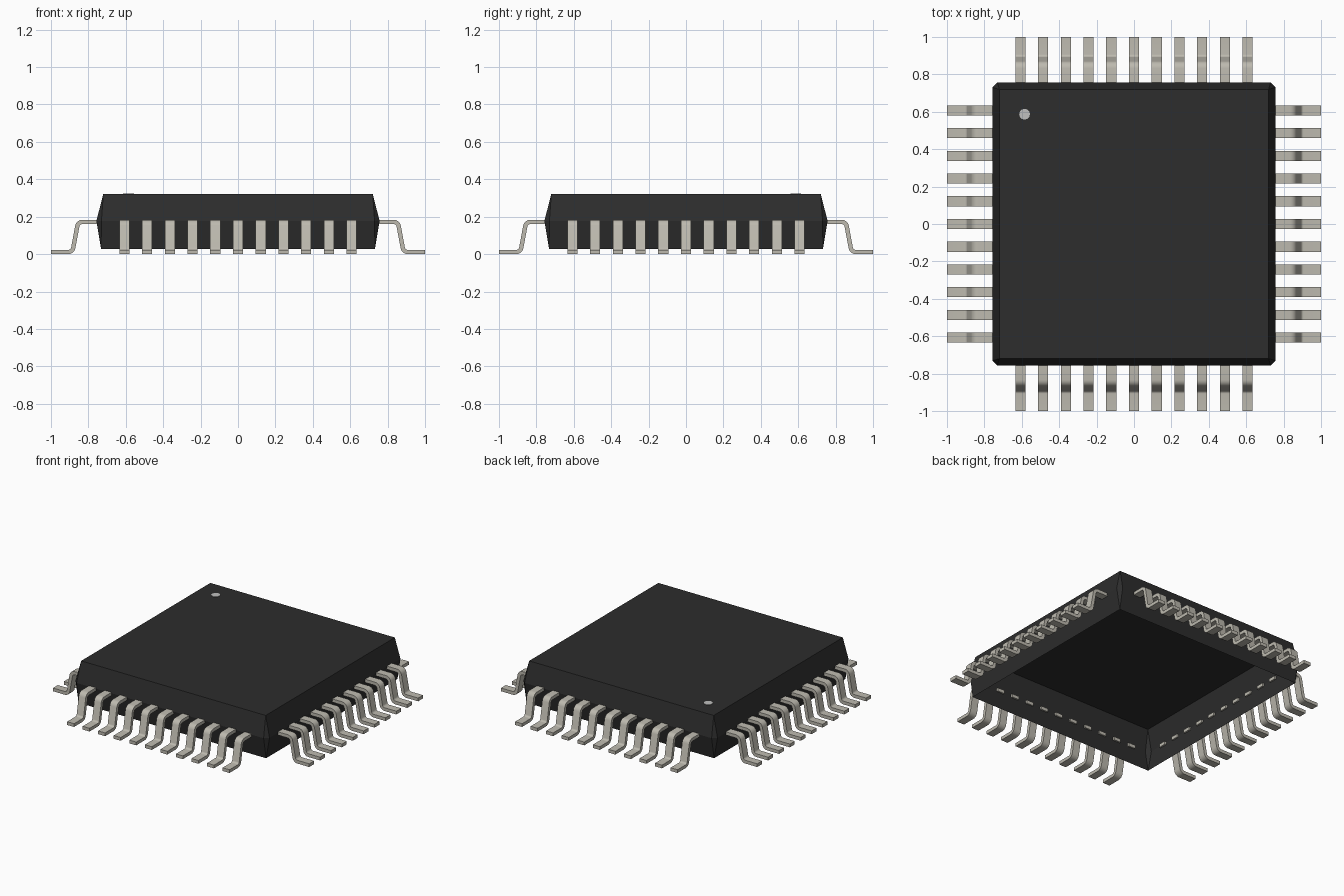
import bpy, bmesh, math
from mathutils import Vector, Matrix

cube = bpy.data.objects.get("Cube")
if cube:
    bpy.data.objects.remove(cube, do_unlink=True)


def material(name, rgb):
    m = bpy.data.materials.new(name)
    m.use_nodes = True
    m.diffuse_color = (*rgb, 1)
    bsdf = next(n for n in m.node_tree.nodes if n.type == 'BSDF_PRINCIPLED')
    bsdf.inputs["Base Color"].default_value = (*rgb, 1)
    return m


black = material("black plastic", (0.026, 0.026, 0.026))
metal = material("tinned metal", (0.51, 0.49, 0.43))
grey = material("light grey mark", (0.53, 0.53, 0.52))


def add_object(name, bm, mat, smooth=False):
    mesh = bpy.data.meshes.new(name)
    bm.to_mesh(mesh)
    bm.free()
    mesh.materials.append(mat)
    ob = bpy.data.objects.new(name, mesh)
    bpy.context.collection.objects.link(ob)
    if smooth:
        bpy.ops.object.select_all(action='DESELECT')
        ob.select_set(True)
        bpy.context.view_layer.objects.active = ob
        bpy.ops.object.shade_smooth_by_angle(angle=math.radians(35))
    return ob


# Package body: hollow shell open underneath, widest at the seam, seam corners clipped
TOP, SEAM, BASE = 0.322, 0.178, 0.028
bm = bmesh.new()
top, base, seam = [], [], []
for i in range(4):
    turn = Matrix.Rotation(i * math.pi / 2, 3, 'Z')
    top.append(bm.verts.new(turn @ Vector((0.72, 0.72, TOP))))
    base.append(bm.verts.new(turn @ Vector((0.732, 0.732, BASE))))
    seam.append([bm.verts.new(turn @ Vector((x, y, SEAM)))
                 for x, y in ((0.757, 0.73), (0.73, 0.757))])
bm.faces.new(top)
for i in range(4):
    j = (i + 1) % 4
    a, b = seam[i]
    c = seam[j][0]
    bm.faces.new((b, c, top[j], top[i]))      # upper wall
    bm.faces.new((base[i], base[j], c, b))    # lower wall
    bm.faces.new((a, b, top[i]))              # clipped corner
    bm.faces.new((b, a, base[i]))
add_object("package_body", bm, black)

# Pin one marker: thin disc on the top face
bm = bmesh.new()
bmesh.ops.create_cone(bm, cap_ends=True, segments=12, radius1=0.029, radius2=0.029,
                      depth=0.004,
                      matrix=Matrix.Translation((-0.585, 0.587, TOP + 0.001)))
add_object("pin_one_marker", bm, grey)


# Gull-wing lead profile: centre line with rounded bends, then offset to both sides
def rounded(points, radius, steps=4):
    out = [points[0]]
    for p, q, r in zip(points, points[1:], points[2:]):
        d1, d2 = (p - q).normalized(), (r - q).normalized()
        half = d1.angle(d2) / 2
        centre = q + (d1 + d2).normalized() * radius / math.sin(half)
        start = q + d1 * radius / math.tan(half) - centre
        end = q + d2 * radius / math.tan(half) - centre
        for k in range(steps + 1):
            arm = start.lerp(end, k / steps).normalized()
            out.append(centre + arm * radius)
    return out + [points[-1]]


THICK, WIDTH, PITCH, COUNT = 0.023, 0.054, 0.1214, 11
path = rounded([Vector(p) for p in ((0.743, 0.172), (0.855, 0.172),
                                    (0.885, THICK / 2), (1.0, THICK / 2))], 0.026)
upper, lower = [], []
for k, p in enumerate(path):
    t = (path[min(k + 1, len(path) - 1)] - path[max(k - 1, 0)]).normalized()
    n = Vector((-t.y, t.x)) * THICK / 2
    upper.append(p + n)
    lower.append(p - n)


def add_lead(bm, turn, offset):
    rings = []
    for u, l in zip(upper, lower):
        rings.append([bm.verts.new(turn @ Vector((p.x, offset + s * WIDTH / 2, p.y)))
                      for p, s in ((u, -1), (u, 1), (l, 1), (l, -1))])
    for r, q in zip(rings, rings[1:]):
        for k in range(4):
            m = (k + 1) % 4
            bm.faces.new((r[k], q[k], q[m], r[m]))
    bm.faces.new(rings[0])
    bm.faces.new(rings[-1][::-1])


# One row of leads on each of the four sides
for i, side in enumerate(("left", "back", "right", "front")):
    turn = Matrix.Rotation(i * math.pi / 2, 3, 'Z')
    bm = bmesh.new()
    for k in range(COUNT):
        add_lead(bm, turn, (k - (COUNT - 1) / 2) * PITCH)
    bmesh.ops.recalc_face_normals(bm, faces=bm.faces)
    add_object(side + "_leads", bm, metal, smooth=True)
